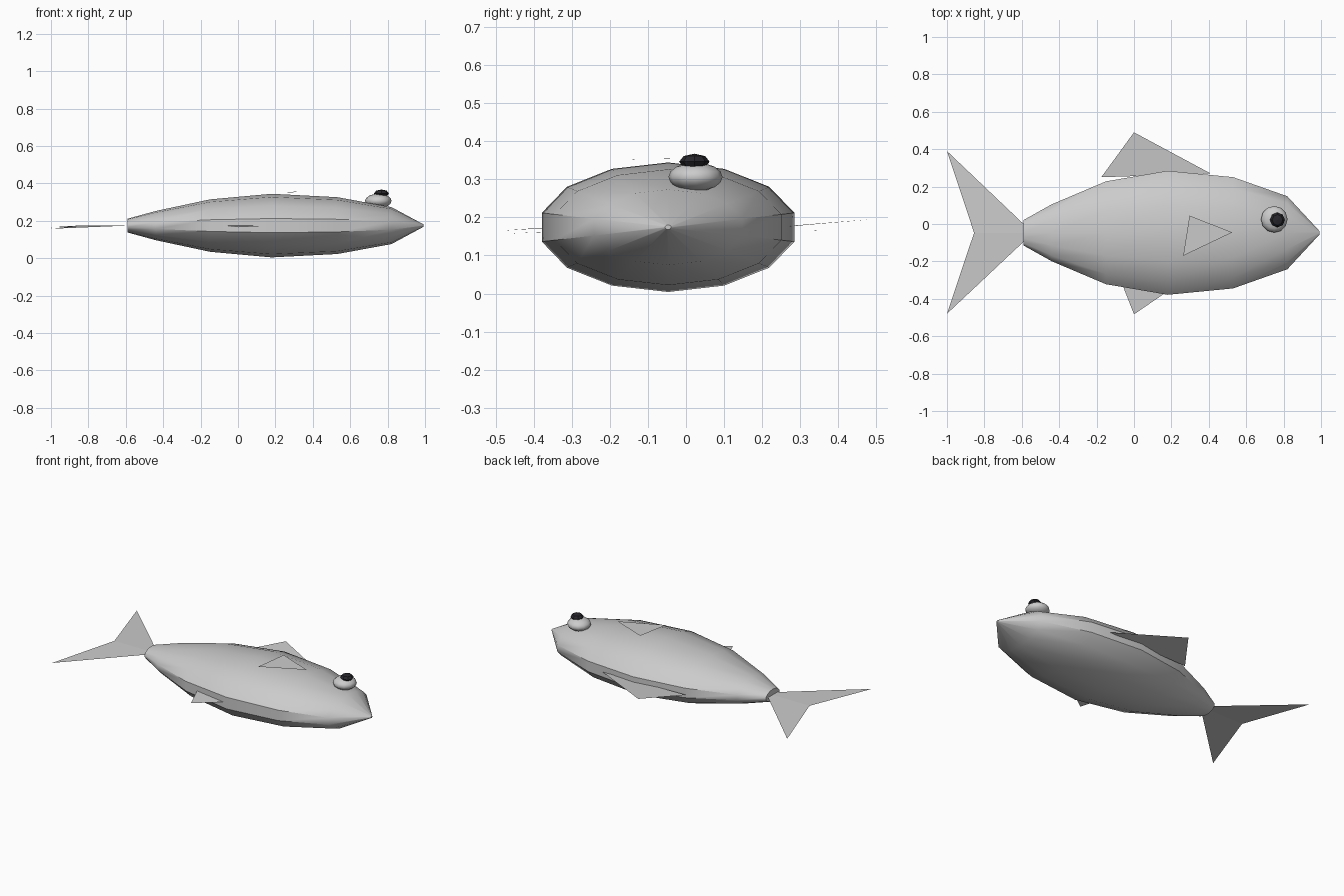
import bpy, bmesh, math

if "Cube" in bpy.data.objects:
    bpy.data.objects.remove(bpy.data.objects["Cube"])

CY, CZ = -0.047, 0.174   # body axis


def make_object(name, bm, smooth=False, color=None):
    me = bpy.data.meshes.new(name)
    bm.to_mesh(me)
    bm.free()
    ob = bpy.data.objects.new(name, me)
    bpy.context.collection.objects.link(ob)
    if color:
        mat = bpy.data.materials.new(name + "_colour")
        mat.diffuse_color = color
        mat.use_nodes = True
        mat.node_tree.nodes["Principled BSDF"].inputs["Base Color"].default_value = mat.diffuse_color
        me.materials.append(mat)
    if smooth:
        bpy.ops.object.select_all(action='DESELECT')
        ob.select_set(True)
        bpy.context.view_layer.objects.active = ob
        bpy.ops.object.shade_smooth_by_angle(angle=math.radians(40))
    return ob


def fin(name, points, faces=None):
    bm = bmesh.new()
    vs = [bm.verts.new(p) for p in points]
    for f in faces or [range(len(vs))]:
        bm.faces.new([vs[i] for i in f])
    return make_object(name, bm)


def ball(name, centre, radii, segs, rings, color, smooth):
    bm = bmesh.new()
    bmesh.ops.create_uvsphere(bm, u_segments=segs, v_segments=rings, radius=1)
    bmesh.ops.scale(bm, vec=radii, verts=bm.verts)
    bmesh.ops.translate(bm, vec=centre, verts=bm.verts)
    return make_object(name, bm, smooth, color)


# Body: 14-sided flattened rings (x, y radius, z radius) lofted along x
N = 14
sections = [(-0.59, 0.07, 0.037), (-0.44, 0.156, 0.078), (-0.15, 0.282, 0.14),
            (0.18, 0.34, 0.17), (0.53, 0.305, 0.152), (0.82, 0.2, 0.099),
            (0.993, 0.008, 0.006)]
bm = bmesh.new()
loops = []
for x, ry, rz in sections:
    loops.append([bm.verts.new((x, CY + ry * math.sin(2 * math.pi * i / N),
                                CZ + rz * math.cos(2 * math.pi * i / N)))
                  for i in range(N)])
for a, b in zip(loops, loops[1:]):
    for i in range(N):
        j = (i + 1) % N
        bm.faces.new((a[i], a[j], b[j], b[i]))
bm.faces.new(loops[0])
bm.faces.new(loops[-1])
bmesh.ops.recalc_face_normals(bm, faces=bm.faces)
make_object("body", bm, smooth=True)

# Tail: two lobes meeting at the notch
fin("tail_fin", [(-0.585, CY, CZ), (-0.585, -0.005, CZ), (-1.0, 0.39, 0.165),
                 (-0.855, CY, CZ), (-1.0, -0.48, 0.157), (-0.585, -0.09, CZ)],
    [(0, 1, 2, 3), (0, 3, 4, 5)])

# Single-sheet fins
fin("dorsal_fin", [(-0.175, 0.25, 0.176), (0.41, 0.27, 0.176), (0.0, 0.49, 0.195)])
fin("belly_fin", [(-0.06, -0.33, 0.174), (0.0, -0.483, 0.165), (0.18, -0.36, 0.174)])
fin("side_fin", [(0.263, -0.17, 0.352), (0.525, -0.045, 0.354), (0.297, 0.045, 0.355)])

# Eye on the upper side
ball("eye", (0.75, 0.025, 0.306), (0.071, 0.071, 0.038), 12, 8, (0.9, 0.9, 0.9, 1), True)
ball("pupil", (0.767, 0.022, 0.346), (0.04, 0.04, 0.021), 8, 4, (0.02, 0.02, 0.025, 1), False)
